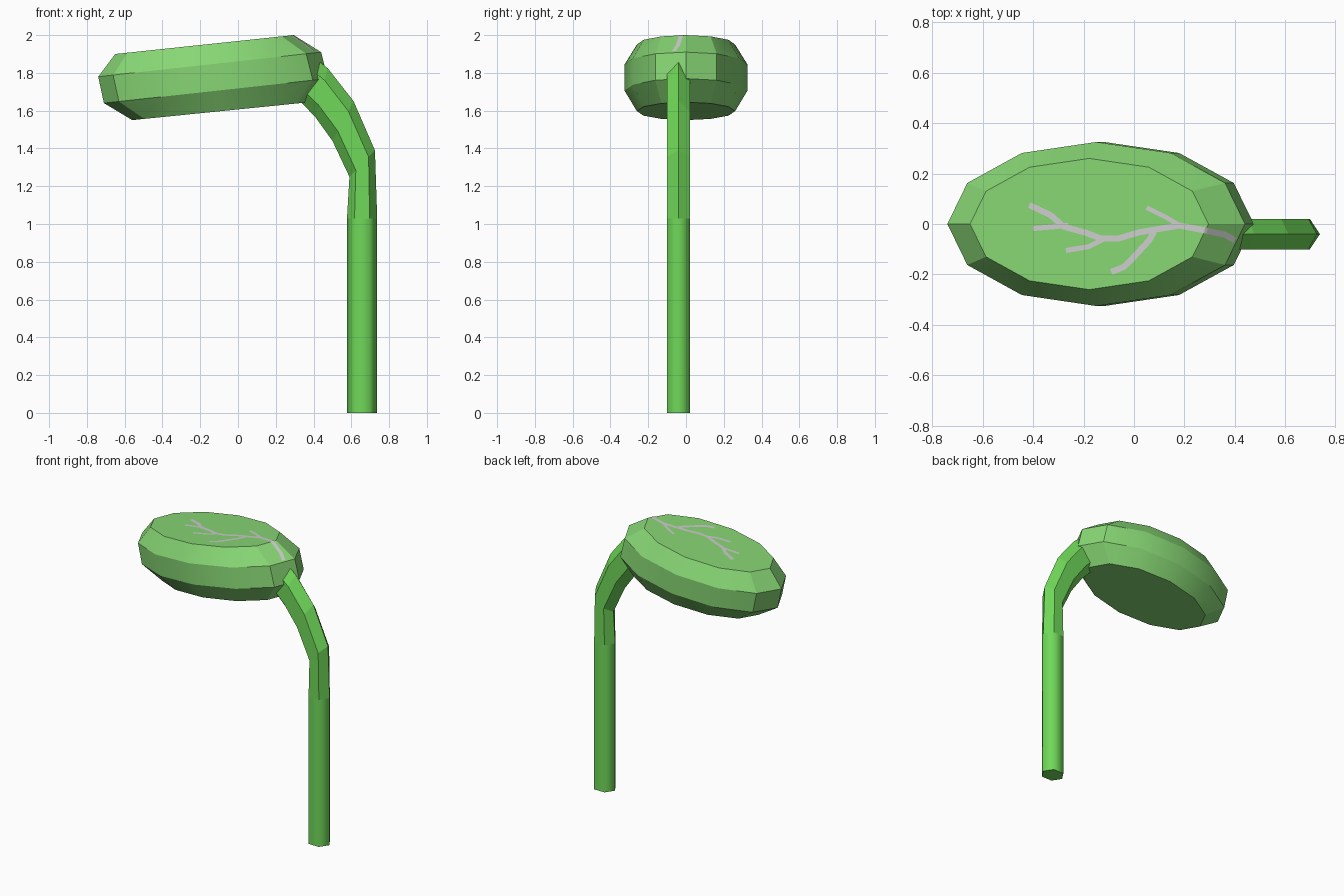
import bpy, math
from mathutils import Vector

if "Cube" in bpy.data.objects:
    bpy.data.objects.remove(bpy.data.objects["Cube"])


def material(name, srgb):
    lin = [((c + 0.055) / 1.055) ** 2.4 for c in srgb]
    m = bpy.data.materials.new(name)
    m.diffuse_color = (*lin, 1)
    m.use_nodes = True
    m.node_tree.nodes["Principled BSDF"].inputs["Base Color"].default_value = m.diffuse_color
    return m


HEAD = material("soft green", (0.53, 0.84, 0.455))
STEM = material("bright green", (0.44, 0.85, 0.35))
VEIN = material("light grey", (0.80, 0.80, 0.80))


def make_object(name, verts, faces, mat):
    me = bpy.data.meshes.new(name)
    me.from_pydata(verts, [], faces)
    me.materials.append(mat)
    me.update()
    ob = bpy.data.objects.new(name, me)
    bpy.context.collection.objects.link(ob)
    return ob


def loft(name, rings, mat):
    """Join rings of equal size with quads and cap both ends."""
    n = len(rings[0])
    verts = [v for r in rings for v in r]
    faces = [list(range(n))[::-1], [(len(rings) - 1) * n + i for i in range(n)]]
    for k in range(len(rings) - 1):
        for i in range(n):
            j = (i + 1) % n
            faces.append((k * n + i, k * n + j, (k + 1) * n + j, (k + 1) * n + i))
    return make_object(name, verts, faces, mat)


def ring(a, b, y, half_y, n):
    """Ellipse in the xz-tilted plane; a and b are its (x, z) ends."""
    out = []
    for i in range(n):
        t = 2 * math.pi * i / n
        c = math.cos(t)
        out.append(Vector(((a[0] + b[0]) / 2 + c * (b[0] - a[0]) / 2,
                           y + half_y * math.sin(t),
                           (a[1] + b[1]) / 2 + c * (b[1] - a[1]) / 2)))
    return out


# Tilted oval head
head_rings = [ring(a, b, 0, h, 12) for a, b, h in (
    ((-0.56, 1.55), (0.38, 1.645), 0.26),
    ((-0.71, 1.64), (0.475, 1.77), 0.325),
    ((-0.74, 1.78), (0.44, 1.91), 0.325),
    ((-0.65, 1.90), (0.295, 2.00), 0.26))]
head = loft("head", head_rings, HEAD)
bpy.context.view_layer.objects.active = head
head.select_set(True)
bpy.ops.object.shade_smooth_by_angle(angle=math.radians(25))
head.select_set(False)

# Straight lower stem
SY, SH = -0.04, 0.07
stem = loft("stem", [ring((0.577, z), (0.737, z), SY, SH, 6) for z in (0, 1.03)], STEM)
for p in stem.data.polygons:
    p.use_smooth = len(p.vertices) == 4

# Bent neck running into the head
loft("neck", [ring(a, b, SY, SH, 6) for a, b in (
    ((0.577, 1.03), (0.737, 1.03)),
    ((0.59, 1.25), (0.725, 1.39)),
    ((0.50, 1.44), (0.612, 1.65)),
    ((0.41, 1.565), (0.475, 1.825)),
    ((0.31, 1.67), (0.39, 1.89)))], STEM)

# Veins draped over the top disc and the bevel facet by the neck
top, low = head_rings[3], head_rings[2]


def plane_z(p, q, r, x, y):
    n = (q - p).cross(r - p)
    return p.z - (n.x * (x - p.x) + n.y * (y - p.y)) / n.z


def surface_z(x, y):
    return min(plane_z(top[0], top[3], top[6], x, y),
               plane_z(top[0], top[11], low[0], x, y)) + 0.003


def vein(name, pts, w=0.012, steps=8):
    path = [Vector(a).lerp(Vector(b), s / steps)
            for a, b in zip(pts, pts[1:]) for s in range(steps)] + [Vector(pts[-1])]
    verts, faces = [], []
    for i, p in enumerate(path):
        d = (path[min(i + 1, len(path) - 1)] - path[max(i - 1, 0)]).normalized()
        for s in (-1, 1):
            x, y = p.x - s * d.y * w, p.y + s * d.x * w
            verts.append((x, y, surface_z(x, y)))
        if i:
            k = 2 * i
            faces.append((k - 2, k, k + 1, k - 1))
    make_object(name, verts, faces, VEIN)


vein("main_vein", [(0.40, -0.065), (0.36, -0.042), (0.28, -0.025), (0.18, -0.006),
                   (0.02, -0.033), (-0.06, -0.057), (-0.13, -0.058), (-0.19, -0.035),
                   (-0.28, -0.01), (-0.33, 0.035), (-0.415, 0.075)])
vein("branch_upper", [(0.18, -0.005), (0.13, 0.025), (0.05, 0.065)], 0.009)
vein("branch_long", [(0.08, -0.03), (0.06, -0.065), (0.0, -0.13), (-0.04, -0.17), (-0.09, -0.19)])
vein("branch_lower", [(-0.12, -0.06), (-0.18, -0.09), (-0.27, -0.105)], 0.01)
vein("branch_tip", [(-0.26, -0.005), (-0.33, -0.012), (-0.40, -0.018)], 0.01)
